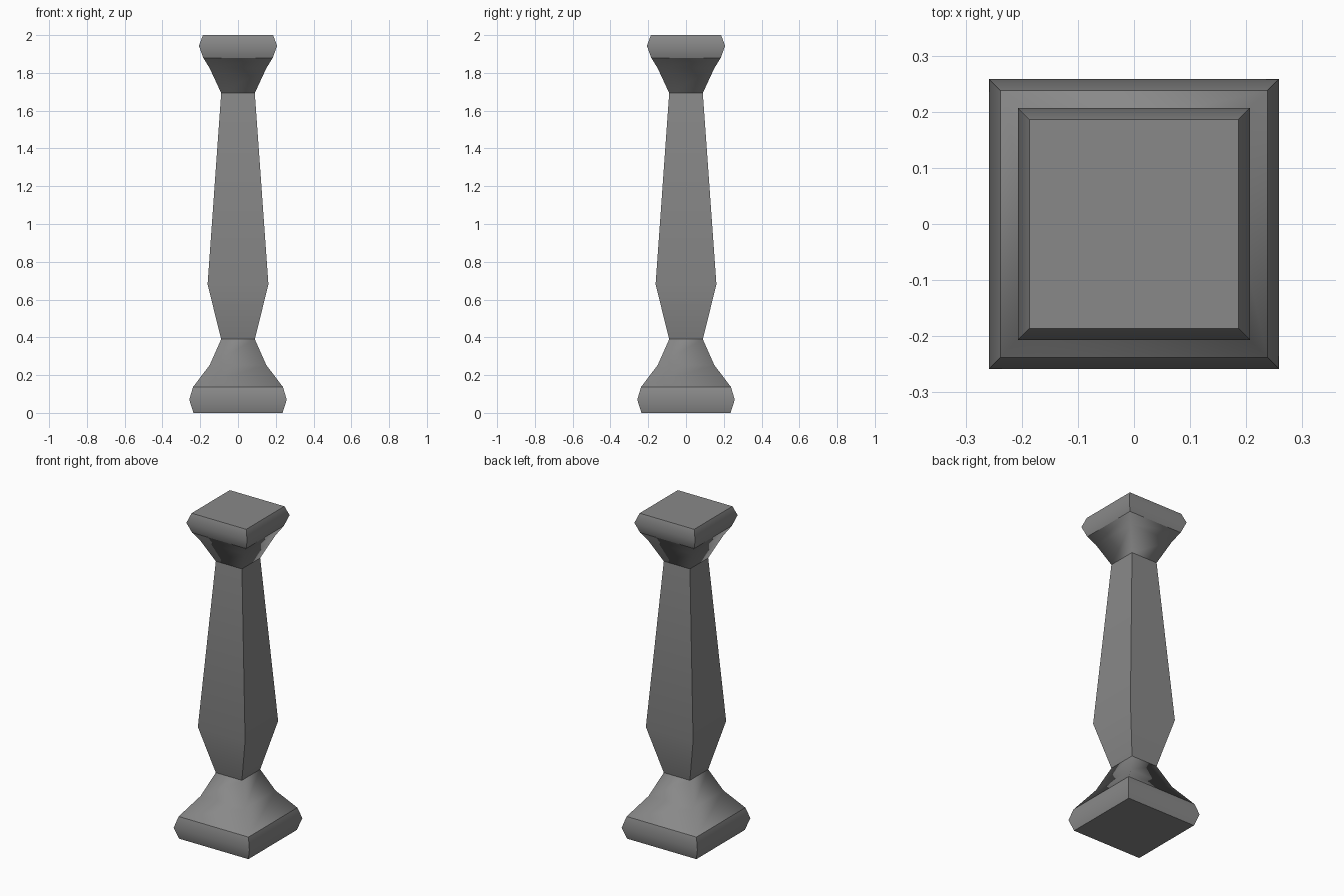
import bpy, bmesh
from math import radians

if "Cube" in bpy.data.objects:
    bpy.data.objects.remove(bpy.data.objects["Cube"])

stone = bpy.data.materials.new("dark_stone")
stone.diffuse_color = (0.25, 0.25, 0.25, 1)
stone.use_nodes = True
stone.node_tree.nodes["Principled BSDF"].inputs["Base Color"].default_value = stone.diffuse_color


def square_loft(name, profile, bottom=False, top=False, smooth_corners=False):
    """Square section lofted through (half width, height) pairs."""
    bm = bmesh.new()
    rings = [[bm.verts.new((sx * h, sy * h, z))
              for sx, sy in ((-1, -1), (1, -1), (1, 1), (-1, 1))]
             for h, z in profile]
    for lo, hi in zip(rings, rings[1:]):
        for i in range(4):
            j = (i + 1) % 4
            bm.faces.new((lo[i], lo[j], hi[j], hi[i]))
    if bottom:
        bm.faces.new(rings[0][::-1])
    if top:
        bm.faces.new(rings[-1])
    bm.normal_update()
    for f in bm.faces:
        f.smooth = True
    # Crisp edges on blocks and shaft, soft corners on the flares
    for e in bm.edges:
        e.smooth = smooth_corners or e.calc_face_angle(0) < radians(50)
    mesh = bpy.data.meshes.new(name)
    bm.to_mesh(mesh)
    bm.free()
    mesh.materials.append(stone)
    obj = bpy.data.objects.new(name, mesh)
    bpy.context.collection.objects.link(obj)
    return obj


# Base block with bulging sides, and the flare rising from it
square_loft("base_block", [(0.236, 0), (0.258, 0.07), (0.238, 0.137)], bottom=True)
square_loft("base_flare", [(0.238, 0.137), (0.15, 0.253), (0.089, 0.39)],
            smooth_corners=True)

# Tapered shaft, widest at its lower third
square_loft("shaft", [(0.089, 0.39), (0.161, 0.68), (0.089, 1.693)])

# Capital flare and top block
square_loft("capital_flare", [(0.089, 1.693), (0.15, 1.825), (0.184, 1.88)],
            smooth_corners=True)
square_loft("capital_block", [(0.184, 1.88), (0.207, 1.943), (0.186, 2.0)], top=True)
